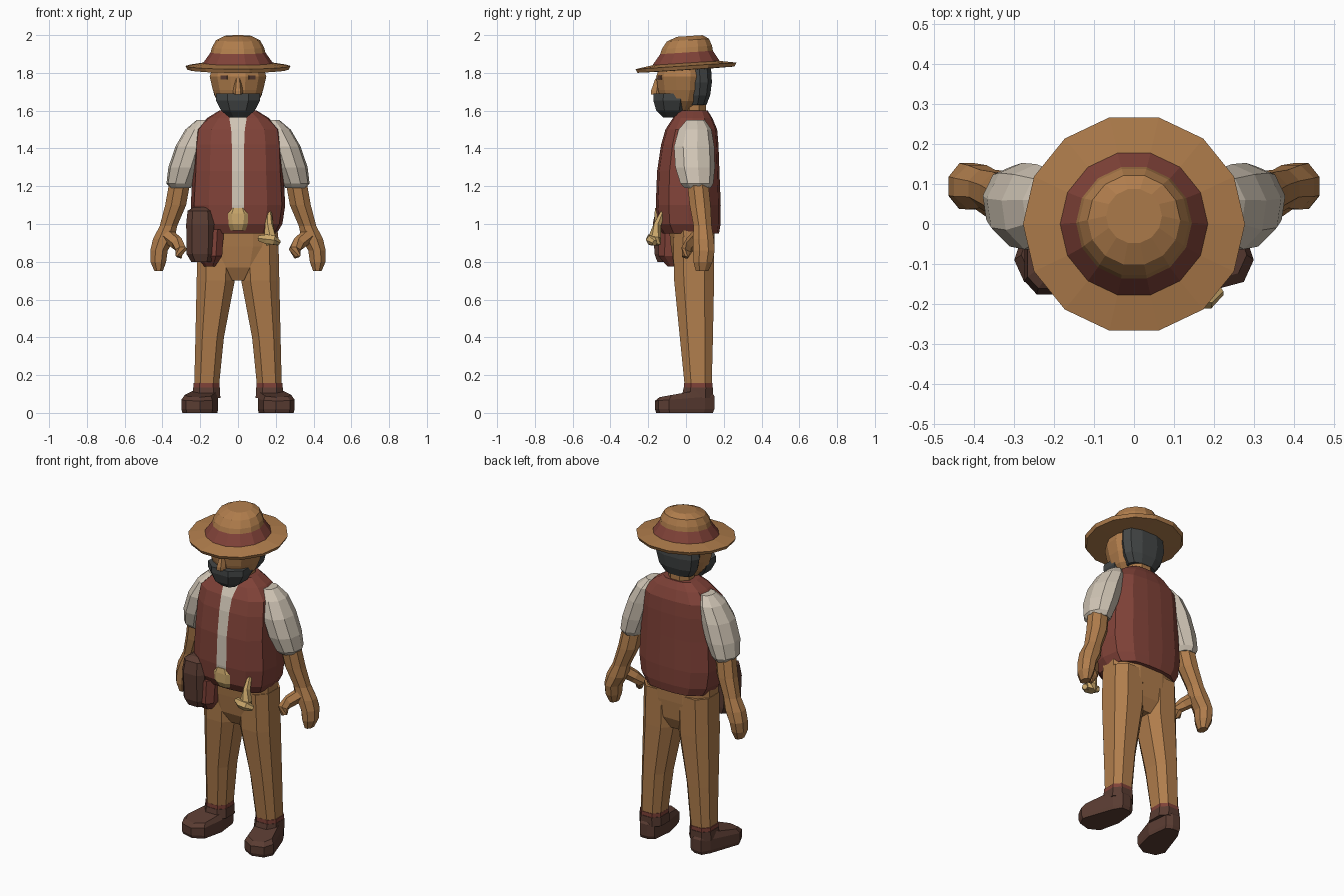
import bpy, bmesh, math
from mathutils import Vector, Matrix


def mat(name, rgb):
    m = bpy.data.materials.new(name)
    lin = [(c / 255 / 12.92) if c < 11 else ((c / 255 + 0.055) / 1.055) ** 2.4 for c in rgb]
    m.diffuse_color = (*lin, 1)
    return m


TAN = mat("tan_brown", (176, 125, 76))
RED = mat("maroon", (128, 66, 56))
SHIRT = mat("cream_shirt", (208, 197, 181))
DARK = mat("dark_brown", (90, 60, 50))
GREY = mat("charcoal_hair", (68, 71, 71))
BRASS = mat("pale_brass", (204, 169, 108))


def loft(name, rings, mats, rule=None):
    """Skin closed rings of points, cap both ends; rule(centre, normal) picks the material."""
    bm = bmesh.new()
    vr = [[bm.verts.new(p) for p in r] for r in rings]
    n = len(vr[0])
    for a, b in zip(vr, vr[1:]):
        for i in range(n):
            j = (i + 1) % n
            bm.faces.new((a[i], a[j], b[j], b[i]))
    bm.faces.new(vr[0][::-1])
    bm.faces.new(vr[-1])
    bmesh.ops.recalc_face_normals(bm, faces=bm.faces)
    if rule:
        for f in bm.faces:
            f.material_index = rule(f.calc_center_median(), f.normal)
    me = bpy.data.meshes.new(name)
    bm.to_mesh(me)
    bm.free()
    for m in mats:
        me.materials.append(m)
    ob = bpy.data.objects.new(name, me)
    bpy.context.collection.objects.link(ob)
    return ob


def oval(z, cx, cy, rx, ry, n=10, power=1.0, tilt=0.0):
    """Horizontal oval ring; power below 1 makes it boxier, tilt raises the back."""
    pts = []
    for i in range(n):
        a = 2 * math.pi * (i + 0.5) / n - math.pi / 2
        c, s = math.cos(a), math.sin(a)
        x = cx + rx * math.copysign(abs(c) ** power, c)
        y = cy + ry * math.copysign(abs(s) ** power, s)
        pts.append((x, y, z + tilt * y))
    return pts


def stack(name, spec, m, side=1, n=10, power=1.0):
    return loft(name, [oval(z, side * cx, cy, rx, ry, n, power) for z, cx, cy, rx, ry in spec], [m])


def tube(name, path, m, n=6):
    """Tapered limb along (x, y, z, radius) points."""
    rings = []
    for i, p in enumerate(path):
        a, b = path[max(i - 1, 0)], path[min(i + 1, len(path) - 1)]
        q = (Vector(b[:3]) - Vector(a[:3])).to_track_quat('Z', 'Y')
        rings.append([Vector(p[:3]) + q @ Vector((p[3] * math.cos(t), p[3] * math.sin(t), 0))
                      for t in (2 * math.pi * k / n for k in range(n))])
    return loft(name, rings, [m])


def box(name, centre, size, m, rot=0.0):
    hx, hy, hz = (s / 2 for s in size)
    r = Matrix.Rotation(rot, 3, 'Z')
    rings = [[Vector(centre) + r @ Vector((x, y, z)) for x, y in
              ((-hx, -hy), (hx, -hy), (hx, hy), (-hx, hy))] for z in (-hz, hz)]
    return loft(name, rings, [m])


# hat: thin brim, maroon band, rounded crown
hat = [(1.815, 0.0, .14), (1.817, 0.0, .268), (1.837, 0.0, .278), (1.852, 0.0, .185),
       (1.908, .003, .145), (1.935, .005, .138), (1.973, .01, .116), (1.994, .02, .07)]
loft("hat", [oval(z, 0, cy, r, r * .985, 14, 1, .065) for z, cy, r in hat], [TAN, RED],
     lambda c, n: 1 if 1.865 < c.z - .065 * c.y < 1.895 and n.z > 0 else 0)

# head, hair and beard
stack("neck", [(1.53, 0, .05, .085, .075), (1.60, 0, .045, .075, .065),
               (1.68, 0, .04, .08, .07)], TAN, n=8)
stack("head", [(1.60, 0, -.03, .07, .07), (1.65, 0, -.02, .115, .115), (1.71, 0, -.015, .138, .138),
               (1.78, 0, -.015, .155, .148), (1.83, 0, -.01, .14, .135)], TAN, n=12)
stack("beard", [(1.565, 0, -.075, .05, .05), (1.60, 0, -.075, .095, .088),
                (1.655, 0, -.075, .125, .105), (1.69, 0, -.07, .125, .11)], GREY, n=8, power=.85)
stack("hair", [(1.63, 0, .06, .09, .05), (1.68, 0, .07, .125, .06),
               (1.75, 0, .075, .142, .065), (1.83, 0, .07, .135, .065)], GREY, n=10, power=.85)
stack("nose", [(1.685, 0, -.155, .028, .035), (1.705, 0, -.155, .026, .035),
               (1.77, 0, -.145, .015, .02)], TAN, n=6)

# torso: vest with a shirt strip left open down the front


def torso_ring(z, cy, rx, ry, f):
    half = [(f, -1), (.62, -.93), (.93, -.6), (1, 0), (.93, .6), (.6, .93), (.2, 1)]
    pts = half + [(-x, y) for x, y in reversed(half)]
    return [(x * rx, cy + y * ry, z) for x, y in pts]


torso = [(.95, .025, .205, .15, .10), (1.0, .015, .235, .168, .13), (1.10, .012, .25, .172, .13),
         (1.28, .012, .24, .165, .13), (1.42, .02, .235, .152, .14), (1.50, .028, .225, .137, .16),
         (1.56, .035, .165, .105, .28), (1.60, .04, .10, .075, .35)]
loft("vest", [torso_ring(*t) for t in torso], [RED, SHIRT],
     lambda c, n: 1 if abs(c.x) < .01 and c.y < -.04 and c.z > 1.02 and n.y < -.3 else 0)
stack("belt_buckle", [(.965, 0, -.12, .04, .03), (1.0, 0, -.125, .062, .045),
                      (1.055, 0, -.125, .072, .045), (1.085, 0, -.125, .05, .04)],
      BRASS, n=8, power=.8)

# hips
stack("hips", [(.70, 0, .04, .07, .07), (.77, 0, .038, .17, .105), (.88, 0, .035, .218, .118),
               (.99, 0, .03, .215, .125)], TAN, n=12, power=.75)

for side, tag in ((-1, "right"), (1, "left")):
    # trouser legs
    stack(tag + "_trouser_leg", [(.13, .167, .065, .069, .075), (.40, .15, .055, .08, .093),
                                 (.70, .118, .043, .107, .112), (.93, .112, .04, .108, .115)],
          TAN, side, 8, .75)
    stack(tag + "_sock", [(.11, .167, .065, .073, .079), (.158, .167, .065, .073, .079)],
          RED, side, 8, .75)

    # shoes: outward-pointing outline, higher at the heel
    outline = [(.12, .13), (.155, .15), (.205, .15), (.235, .10), (.30, -.09), (.275, -.145),
               (.20, -.165), (.135, -.13), (.105, .0)]
    rings = []
    for low, slope, k in ((0, 0, .95), (.02, 0, 1), (.075, .08, 1), (.105, .15, .84)):
        rings.append([(side * (.19 + (x - .19) * k), (y + .01) * k - .01, low + slope * (y + .02))
                      for x, y in outline])
    loft(tag + "_shoe", rings, [DARK])
    stack(tag + "_shoe_collar", [(.08, .167, .06, .078, .088), (.135, .167, .065, .075, .082)],
          DARK, side, 8, .75)

    # short puffed sleeves
    stack(tag + "_sleeve", [(1.19, .305, .06, .055, .07), (1.215, .305, .055, .075, .09),
                            (1.30, .28, .045, .09, .108), (1.41, .245, .04, .088, .11),
                            (1.50, .205, .045, .075, .09), (1.55, .18, .05, .04, .05)],
          SHIRT, side, 9)

    # forearm and hand
    stack(tag + "_arm", [(1.24, .305, .06, .06, .06), (1.10, .33, .075, .06, .06),
                         (.99, .368, .088, .05, .052), (.92, .393, .092, .062, .06),
                         (.86, .418, .095, .05, .062), (.80, .422, .09, .045, .055),
                         (.75, .42, .085, .024, .035)], TAN, side, 8)
    tube(tag + "_thumb", [(side * .375, .07, .94, .04), (side * .325, .03, .90, .036),
                          (side * .30, .005, .865, .032), (side * .315, -.005, .825, .018)], TAN)

    # eyes
    box(tag + "_eye", (side * .073, -.137, 1.775), (.04, .01, .02), DARK, side * math.radians(30))

# pouch on the hip with its holder
stack("pouch", [(.80, -.195, -.085, .055, .07), (.84, -.2, -.09, .075, .08),
                (1.0, -.20, -.095, .078, .085), (1.07, -.20, -.09, .07, .075),
                (1.09, -.19, -.08, .045, .05)], DARK, n=8, power=.6)
stack("pouch_holder", [(.775, -.15, -.06, .03, .04), (.83, -.155, -.075, .075, .075),
                       (.97, -.15, -.07, .08, .08)], RED, n=8, power=.7)

# small brass tool hanging from the belt
tube("tool_handle", [(.165, -.12, 1.07, .012), (.165, -.15, 1.0, .022), (.168, -.165, .93, .034),
                     (.175, -.165, .89, .03)], BRASS)
tube("tool_head", [(.11, -.17, .925, .016), (.15, -.185, .92, .028), (.185, -.185, .915, .028),
                   (.215, -.165, .90, .016)], BRASS)
